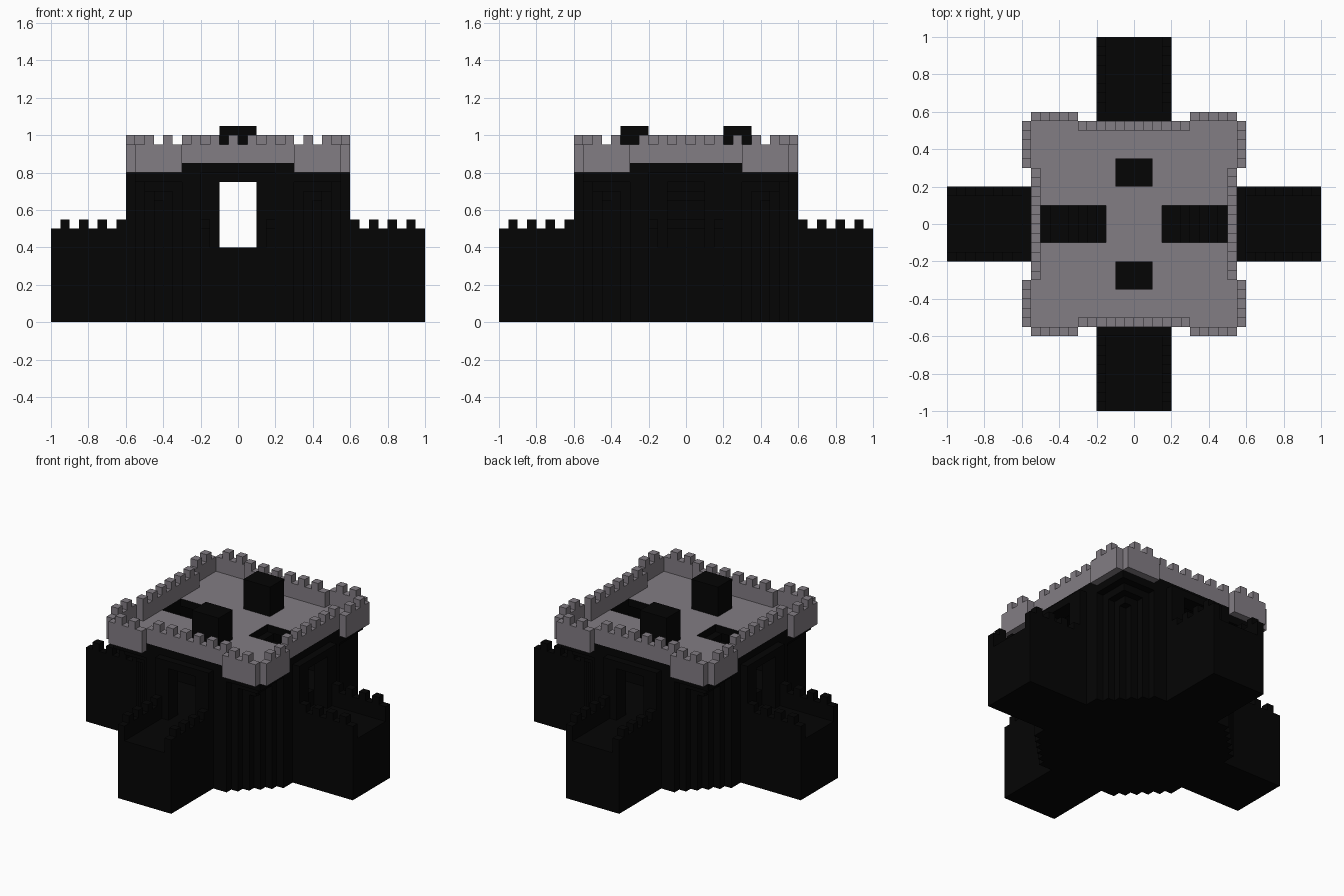
import bpy, bmesh
from mathutils import Matrix, Vector
from math import pi

cube = bpy.data.objects.get("Cube")
if cube:
    bpy.data.objects.remove(cube, do_unlink=True)


def material(name, rgb):
    m = bpy.data.materials.new(name)
    m.use_nodes = True
    m.diffuse_color = (*rgb, 1)
    bsdf = m.node_tree.nodes["Principled BSDF"]
    bsdf.inputs["Base Color"].default_value = (*rgb, 1)
    bsdf.inputs["Roughness"].default_value = 0.9
    return m


BLACK = material("black stone", (0.0015, 0.0015, 0.0015))
GREY = material("grey stone", (0.225, 0.205, 0.23))
U = 0.05  # block size
ALL = range(4)


def box(x0, x1, y0, y1, z0, z1):
    return ([(x0, y0), (x1, y0), (x1, y1), (x0, y1)], z0, z1)


def build(name, solids, mats, turns=ALL, grey_tops=False):
    """Extrude (outline, bottom, top) solids and repeat them in quarter turns about z."""
    bm = bmesh.new()
    for turn in turns:
        rot = Matrix.Rotation(turn * pi / 2, 3, 'Z')
        for pts, z0, z1 in solids:
            lo = [bm.verts.new(rot @ Vector((x, y, z0))) for x, y in pts]
            hi = [bm.verts.new(rot @ Vector((x, y, z1))) for x, y in pts]
            bm.faces.new(lo[::-1])
            bm.faces.new(hi)
            for i in range(len(pts)):
                j = (i + 1) % len(pts)
                bm.faces.new((lo[i], lo[j], hi[j], hi[i]))
    bmesh.ops.recalc_face_normals(bm, faces=bm.faces)
    if grey_tops:
        for f in bm.faces:
            f.material_index = 1 if f.normal.z > 0.5 else 0
    me = bpy.data.meshes.new(name)
    bm.to_mesh(me)
    bm.free()
    for m in mats:
        me.materials.append(m)
    ob = bpy.data.objects.new(name, me)
    bpy.context.collection.objects.link(ob)


# Stepped diagonal corner outline of the keep
outline = []
for i in range(6):
    outline += [(0.55 - i * U, 0.25 + i * U), (0.55 - i * U, 0.3 + i * U)]
outline.append((0.25, 0.55))

# Keep: solid base, then hollow corner walls leaving four doorways
build("keep_base", [([(0, 0), (0.55, 0)] + outline + [(0, 0.55)], 0, 0.4)], [BLACK])
inside = [(0.1, 0.55), (0.1, 0.5), (0.25, 0.5), (0.5, 0.25), (0.5, 0.1)]
build("keep_walls", [([(0.55, 0.1)] + outline + inside, 0.4, 0.8)], [BLACK])

# Corbels stepping out under the corner parapets
build("corner_corbels", [box(0.3, s, 0.3, s, z, z + U)
                         for s, z in ((0.55, 0.75), (0.5, 0.7), (0.45, 0.65))], [BLACK])

# Door frames standing out from the keep above each wall arm
build("door_frames", [box(-0.2, -0.1, -0.6, -0.55, 0.4, 0.8),
                      box(0.1, 0.2, -0.6, -0.55, 0.4, 0.8),
                      box(-0.1, 0.1, -0.6, -0.5, 0.75, 0.8)], [BLACK])

# Roof deck with two stairwells
build("deck_corners", [box(0.1, 0.55, 0.1, 0.55, 0.8, 0.85)], [BLACK, GREY], ALL, True)
build("deck_middle", [box(-0.1, 0.1, 0.1, 0.55, 0.8, 0.85),
                      box(0, 0.15, -0.1, 0.1, 0.8, 0.85),
                      box(0.5, 0.55, -0.1, 0.1, 0.8, 0.85)][1:], [BLACK, GREY], (0, 2), True)
build("deck_ends", [box(-0.1, 0.1, 0.1, 0.55, 0.8, 0.85)], [BLACK, GREY], (0, 2), True)

# Stairs climbing inward from the side doors to the deck
build("stairs", [box(0.45 - i * U, 0.5 - i * U, -0.1, 0.1, 0.4, 0.5 + i * U)
                 for i in range(7)], [BLACK], (0, 2))

# Blocks standing on the deck
build("roof_blocks", [box(-0.1, 0.1, 0.2, 0.35, 0.85, 1.05)], [BLACK], (0, 2))

# Parapet: recessed middle run and projecting runs either side of each corner
build("parapet", [box(-0.3, 0.3, -0.55, -0.5, 0.85, 0.95),
                  box(0.3, 0.55, -0.6, -0.55, 0.8, 0.95),
                  box(-0.55, -0.3, -0.6, -0.55, 0.8, 0.95)], [GREY])
merlons = [box(x, x + U, -0.55, -0.5, 0.95, 1.0)
           for x in (-0.25, -0.15, -0.05, 0.05, 0.15, 0.25)]
merlons += [box(x, x + U, -0.6, -0.55, 0.95, 1.0) for x in (-0.5, -0.4, 0.35, 0.45)]
build("parapet_merlons", merlons, [GREY])

# Four wall arms: walkway, side walls and merlons
arm = [box(-0.2, 0.2, -1, -0.55, 0, 0.4)]
for x in (-0.2, 0.15):
    arm.append(box(x, x + U, -1, -0.55, 0.4, 0.5))
    arm += [box(x, x + U, y, y + U, 0.5, 0.55) for y in (-0.95, -0.85, -0.75, -0.65)]
build("wall_arms", arm, [BLACK])
